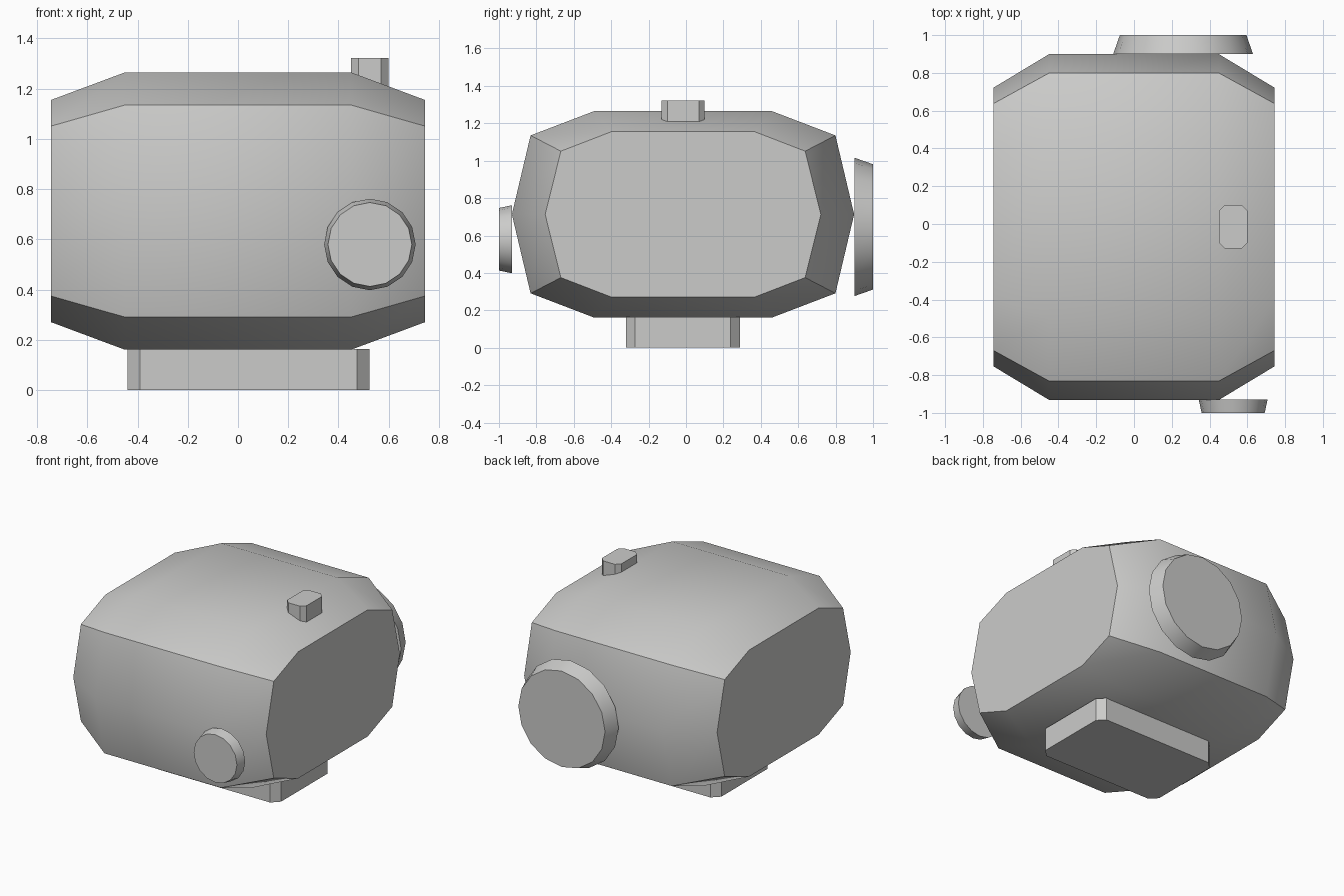
import bpy
import math

if "Cube" in bpy.data.objects:
    bpy.data.objects.remove(bpy.data.objects["Cube"])

grey = bpy.data.materials.new("plain_grey")
grey.diffuse_color = (0.6, 0.6, 0.59, 1)
grey.use_nodes = True
grey.node_tree.nodes["Principled BSDF"].inputs["Base Color"].default_value = grey.diffuse_color


def loft(name, rings, smooth=None):
    """Skin equal-length rings of points and cap both ends."""
    n = len(rings[0])
    verts = [p for ring in rings for p in ring]
    faces = [list(range(n))[::-1], [len(verts) - n + i for i in range(n)]]
    for r in range(len(rings) - 1):
        for i in range(n):
            a, b = r * n + i, r * n + (i + 1) % n
            faces.append([a, b, b + n, a + n])
    mesh = bpy.data.meshes.new(name)
    mesh.from_pydata(verts, [], faces)
    mesh.materials.append(grey)
    obj = bpy.data.objects.new(name, mesh)
    bpy.context.collection.objects.link(obj)
    bpy.ops.object.select_all(action='DESELECT')
    obj.select_set(True)
    bpy.context.view_layer.objects.active = obj
    bpy.ops.object.mode_set(mode='EDIT')
    bpy.ops.mesh.select_all(action='SELECT')
    bpy.ops.mesh.normals_make_consistent(inside=False)
    bpy.ops.object.mode_set(mode='OBJECT')
    if smooth:
        bpy.ops.object.shade_smooth_by_angle(angle=math.radians(smooth))
    return obj


def section(x, cy, cz, pts):
    """Ten-sided outline at x, mirrored in y and z from three points."""
    (ay, az), (by, bz), (c, _) = pts
    ring = [(ay, az), (by, bz), (c, 0), (by, -bz), (ay, -az),
            (-ay, -az), (-by, -bz), (-c, 0), (-by, bz), (-ay, az)]
    return [(x, cy + y, cz + z) for y, z in ring]


def chamfered_block(name, x0, x1, y0, y1, z0, z1, c):
    outline = [(x0 + c, y0), (x1 - c, y0), (x1, y0 + c), (x1, y1 - c),
               (x1 - c, y1), (x0 + c, y1), (x0, y1 - c), (x0, y0 + c)]
    return loft(name, [[(x, y, z) for x, y in outline] for z in (z0, z1)])


def disc(name, cx, cz, y_in, r_in, y_out, r_out, n=16):
    angles = [2 * math.pi * i / n for i in range(n)]
    return loft(name, [[(cx + r * math.cos(a), y, cz + r * math.sin(a)) for a in angles]
                       for y, r in ((y_in, r_in), (y_out, r_out))], 40)


# Barrel body: wide middle tapering to flat ends
wide = [(0.475, 0.552), (0.815, 0.422), (0.915, 0)]
end = [(0.383, 0.442), (0.653, 0.338), (0.737, 0)]
loft("body", [section(x, -0.016, 0.713, s) for x, s in
              ((-0.745, end), (-0.45, wide), (0.45, wide), (0.745, end))], 40)

# Foot under the body and button on top
chamfered_block("base_foot", -0.44, 0.523, -0.322, 0.288, 0, 0.163, 0.05)
chamfered_block("top_button", 0.45, 0.6, -0.13, 0.1, 1.18, 1.323, 0.03)

# Tapered round plates on the back and front
disc("back_disc", 0.26, 0.646, 0.9, 0.37, 1.0, 0.335)
disc("front_disc", 0.525, 0.58, -0.93, 0.182, -1.0, 0.167)
